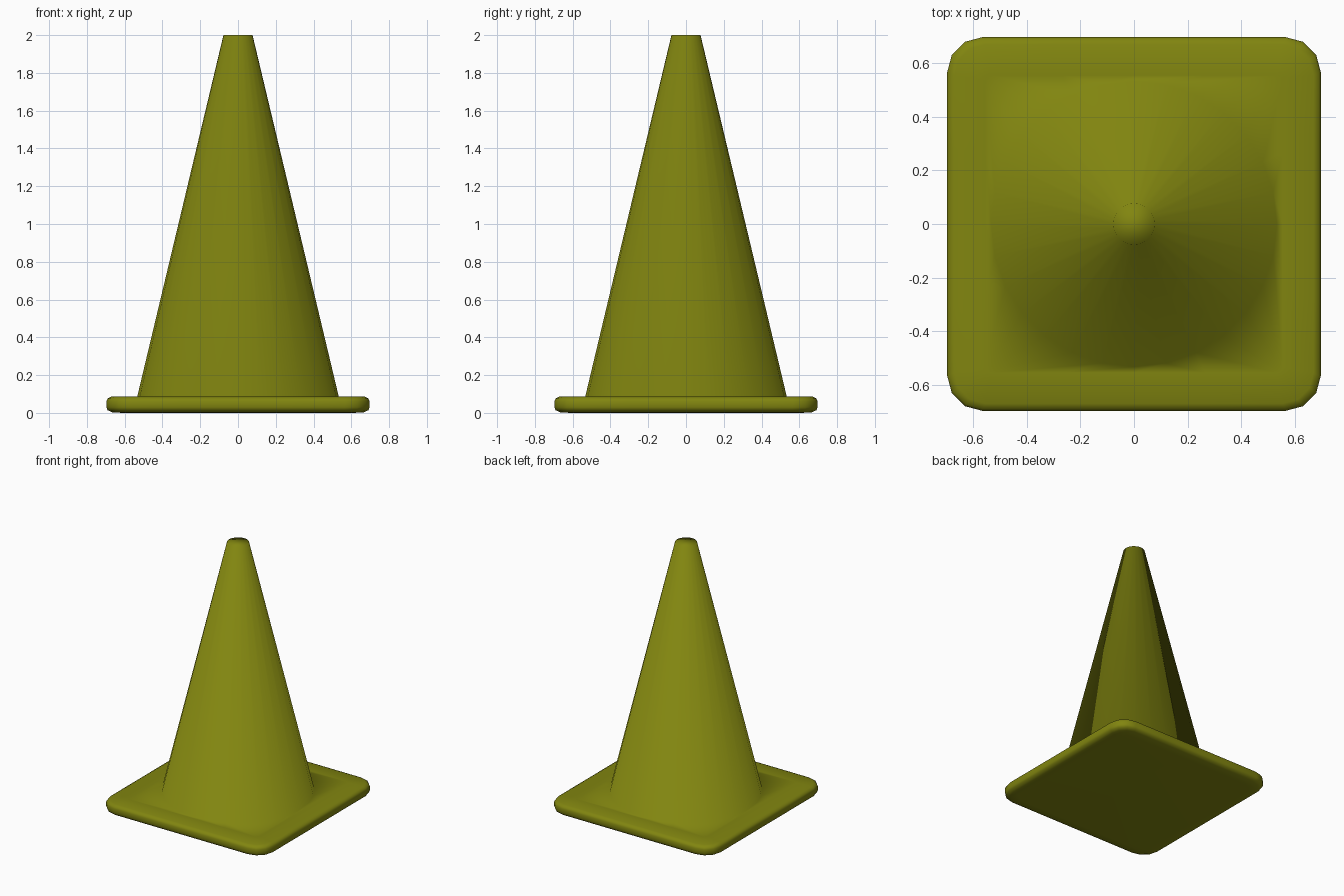
import bpy, bmesh, math

if "Cube" in bpy.data.objects:
    bpy.data.objects.remove(bpy.data.objects["Cube"])

SIDES = 28


def circle(radius, z):
    return [(radius * math.cos(2 * math.pi * i / SIDES),
             radius * math.sin(2 * math.pi * i / SIDES), z) for i in range(SIDES)]


def rounded_square(half, corner, z):
    # One quarter: edge middle, edge point, four corner points, edge point
    c = half - corner
    quarter = [(half, 0), (half, c / 2)]
    for k in range(4):
        a = math.radians(30 * k)
        quarter.append((c + corner * math.cos(a), c + corner * math.sin(a)))
    quarter.append((c / 2, half))
    ring = []
    for q in range(4):
        for x, y in quarter:
            for _ in range(q):
                x, y = -y, x
            ring.append((x, y, z))
    return ring


# Sections from the underside of the base up to the tip
sections = [
    rounded_square(0.61, 0.08, 0.0),
    rounded_square(0.665, 0.11, 0.003),
    rounded_square(0.69, 0.125, 0.014),
    rounded_square(0.697, 0.13, 0.03),
    rounded_square(0.697, 0.13, 0.062),
    rounded_square(0.69, 0.125, 0.076),
    rounded_square(0.67, 0.115, 0.086),
    rounded_square(0.555, 0.02, 0.088),
    circle(0.533, 0.088),
    circle(0.077, 2.0),
]

bm = bmesh.new()
rings = [[bm.verts.new(p) for p in s] for s in sections]
for low, high in zip(rings, rings[1:]):
    for i in range(SIDES):
        j = (i + 1) % SIDES
        bm.faces.new((low[i], low[j], high[j], high[i]))
bm.faces.new(list(reversed(rings[0])))   # underside
bm.faces.new(rings[-1])                  # tip cap
for f in bm.faces:
    f.smooth = True

mesh = bpy.data.meshes.new("traffic_cone")
bm.to_mesh(mesh)
bm.free()

olive = bpy.data.materials.new("olive_yellow")
olive.diffuse_color = (0.22, 0.235, 0.005, 1)
olive.use_nodes = True
olive.node_tree.nodes["Principled BSDF"].inputs["Base Color"].default_value = olive.diffuse_color
mesh.materials.append(olive)
cone = bpy.data.objects.new("traffic_cone", mesh)
bpy.context.collection.objects.link(cone)
